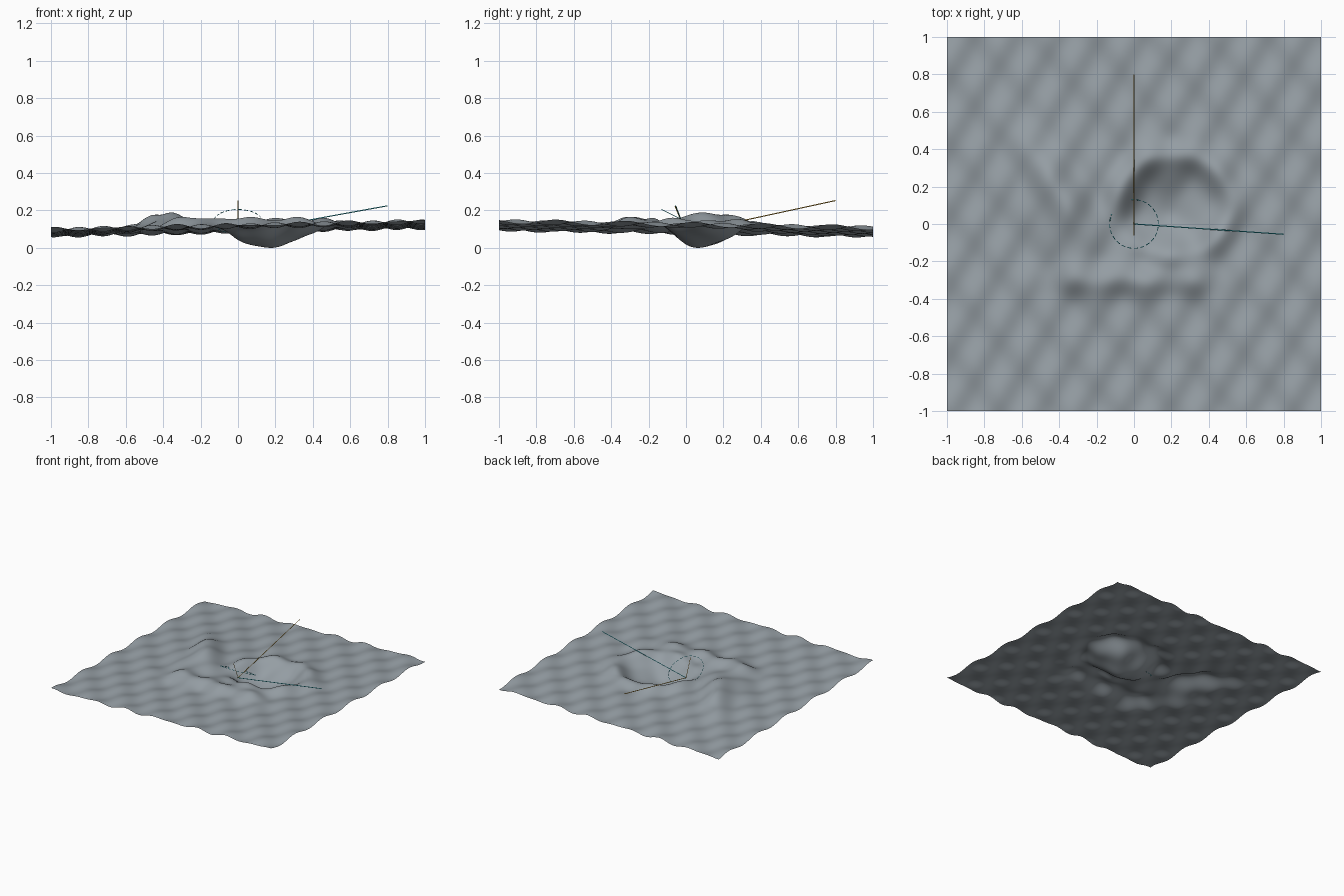
import bpy, bmesh
from math import sin, cos, exp, pi, hypot
from mathutils import Vector

cube = bpy.data.objects.get("Cube")
if cube:
    bpy.data.objects.remove(cube, do_unlink=True)


def material(name, rgb):
    m = bpy.data.materials.new(name)
    m.use_nodes = True
    m.diffuse_color = (*rgb, 1)
    m.node_tree.nodes["Principled BSDF"].inputs["Base Color"].default_value = (*rgb, 1)
    return m


grey = material("slate grey", (0.30, 0.34, 0.37))
amber = material("amber", (0.90, 0.50, 0.05))
teal = material("teal", (0.04, 0.68, 0.80))


def height(x, y):
    # Tilted ground with two crossing families of ripples
    z = 0.096 + 0.022 * x - 0.017 * y
    z += 0.006 * sin(28 * x - 17 * y) + 0.008 * sin(20 * x + 17 * y)
    # Bowl with a raised rim
    r = hypot((x - 0.21) / 1.1, y - 0.10)
    z -= 0.088 * exp(-(r / 0.18) ** 2.8)
    z += 0.036 * exp(-((r - 0.27) / 0.07) ** 2)
    # Dip in the rim at the middle
    z -= 0.055 * exp(-(hypot(x - 0.02, y - 0.02) / 0.12) ** 2)
    # Slanted hill beside the bowl
    u, v = x + 0.39, y - 0.11
    along, across = 0.92 * v - 0.39 * u, 0.92 * u + 0.39 * v
    z += 0.088 * exp(-(along / 0.34) ** 2 - (across / 0.13) ** 2)
    # Low bank across the front
    z += 0.045 * exp(-((y + 0.30) / 0.085) ** 2 - (x / 0.46) ** 4)
    return z


# Terrain sheet
bm = bmesh.new()
bmesh.ops.create_grid(bm, x_segments=140, y_segments=140, size=1)
for vert in bm.verts:
    vert.co.z = height(vert.co.x, vert.co.y)
low = min(v.co.z for v in bm.verts)
for vert in bm.verts:
    vert.co.z -= low
for face in bm.faces:
    face.smooth = True
mesh = bpy.data.meshes.new("terrain")
bm.to_mesh(mesh)
bm.free()
mesh.materials.append(grey)
bpy.context.collection.objects.link(bpy.data.objects.new("terrain", mesh))


def wires(name, paths, mat, radius=0.0028):
    curve = bpy.data.curves.new(name, "CURVE")
    curve.dimensions = "3D"
    curve.bevel_depth = radius
    curve.bevel_resolution = 0
    curve.use_fill_caps = True
    for path in paths:
        spline = curve.splines.new("POLY")
        spline.points.add(len(path) - 1)
        for point, co in zip(spline.points, path):
            point.co = (*co, 1)
    curve.materials.append(mat)
    bpy.context.collection.objects.link(bpy.data.objects.new(name, curve))


# Straight pointer lines from the middle
origin = Vector((0, 0, 0.08))
wires("long_pointer", [[origin, (0, 0.8, 0.253)]], amber)
wires("side_pointer", [[origin, (0.8, -0.055, 0.225)]], teal)
wires("short_pointer", [[origin, (0, -0.06, 0.225)]], amber, 0.002)

# Dashed tilted ring
def on_ring(a):
    y = 0.13 * sin(a)
    return (0.13 * cos(a), y, 0.14 - 0.5 * y)


dashes = 24
step = 2 * pi / dashes
wires("dashed_ring", [[on_ring(step * (i + t)) for t in (0, 0.3, 0.6)]
                      for i in range(dashes)], teal, 0.002)
